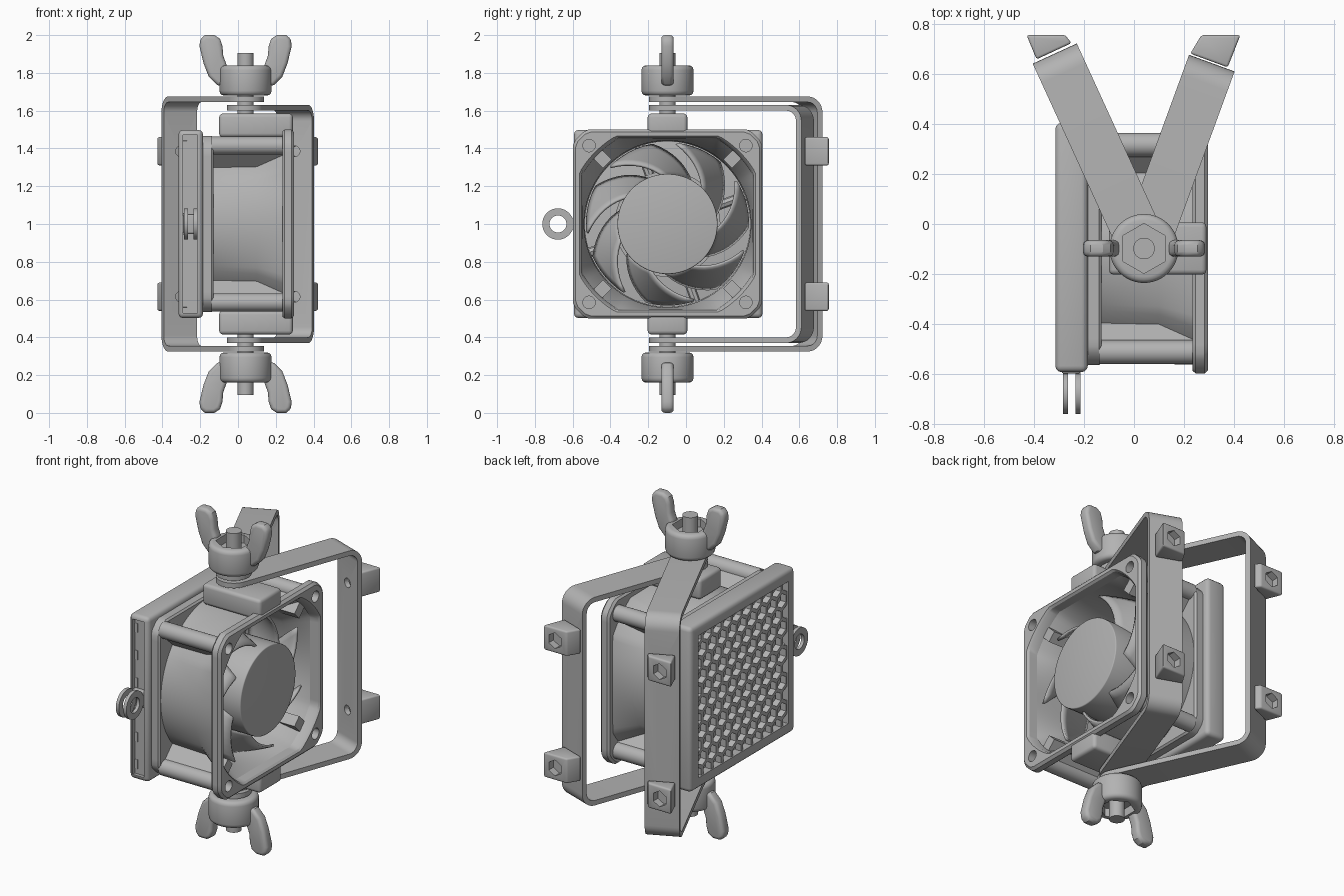
import bpy, bmesh, math
from mathutils import Matrix, Vector
from math import sin, cos, pi, radians, sqrt

if "Cube" in bpy.data.objects:
    bpy.data.objects.remove(bpy.data.objects["Cube"])

grey = bpy.data.materials.new("plain grey")
grey.use_nodes = True
COLOUR = (0.45, 0.45, 0.45, 1)
grey.diffuse_color = COLOUR
grey.node_tree.nodes["Principled BSDF"].inputs["Base Color"].default_value = COLOUR

CENTRE = (0, -0.098, 1)   # fan centre; every part is built around it
PIVOT = 0.04              # x of the clamp bolts


def activate(ob):
    bpy.ops.object.select_all(action='DESELECT')
    ob.select_set(True)
    bpy.context.view_layer.objects.active = ob


def modify(ob, kind, **settings):
    activate(ob)
    mod = ob.modifiers.new(kind.title(), kind)
    for key, value in settings.items():
        setattr(mod, key, value)
    bpy.ops.object.modifier_apply(modifier=mod.name)


def finish(name, bm, bevel=0, mirror=False, cutters=()):
    bmesh.ops.recalc_face_normals(bm, faces=bm.faces)
    mesh = bpy.data.meshes.new(name)
    bm.to_mesh(mesh)
    bm.free()
    ob = bpy.data.objects.new(name, mesh)
    bpy.context.collection.objects.link(ob)
    ob.location = CENTRE
    mesh.materials.append(grey)
    if bevel:
        modify(ob, 'BEVEL', width=bevel, segments=3, limit_method='ANGLE', angle_limit=radians(40))
    for cutter in cutters:
        modify(ob, 'BOOLEAN', operation='DIFFERENCE', object=cutter, solver='EXACT')
        bpy.data.objects.remove(cutter)
    if mirror:
        modify(ob, 'MIRROR', use_axis=(False, False, True), use_clip=False, use_mirror_merge=False)
    activate(ob)
    bpy.ops.object.shade_smooth_by_angle(angle=radians(32))
    return ob


def add_box(bm, lo, hi):
    lo, hi = Vector(lo), Vector(hi)
    size = hi - lo
    bmesh.ops.create_cube(bm, size=1, matrix=Matrix.Translation((lo + hi) / 2) @ Matrix.Diagonal((*size, 1)))


def add_rod(bm, a, b, radius, sides=32):
    a, b = Vector(a), Vector(b)
    turn = (b - a).to_track_quat('Z', 'Y').to_matrix().to_4x4()
    bmesh.ops.create_cone(bm, cap_ends=True, segments=sides, radius1=radius, radius2=radius,
                          depth=(b - a).length, matrix=Matrix.Translation((a + b) / 2) @ turn)


def add_prism(bm, points, offset):
    face = bm.faces.new([bm.verts.new(p) for p in points])
    top = bmesh.ops.extrude_face_region(bm, geom=[face])
    moved = [v for v in top["geom"] if isinstance(v, bmesh.types.BMVert)]
    bmesh.ops.translate(bm, vec=offset, verts=moved)


def bridge(bm, rings, closed):
    n = len(rings[0])
    pairs = list(zip(rings, rings[1:])) + ([(rings[-1], rings[0])] if closed else [])
    for a, b in pairs:
        for i in range(n):
            j = (i + 1) % n
            bm.faces.new((a[i], a[j], b[j], b[i]))


def loft(bm, sections, n=144):
    """Closed shell around x; each section is (x, half square, clipping radius)."""
    rings = []
    for x, half, radius in sections:
        ring = []
        for k in range(n):
            c, s = cos(2 * pi * k / n), sin(2 * pi * k / n)
            r = min(radius, half / max(abs(c), abs(s)))
            ring.append(bm.verts.new((x, r * c, r * s)))
        rings.append(ring)
    bridge(bm, rings, True)


def cutter(build, *args):
    bm = bmesh.new()
    build(bm, *args)
    ob = finish("cutter", bm)
    ob.hide_render = True
    return ob


CORNERS = [(y, z) for y in (-0.415, 0.415) for z in (-0.415, 0.415)]

# Fan housing: front flange, rear flange, flared duct, corner posts with webs
bm = bmesh.new()
loft(bm, [(0.235, 0.49, 0.645), (0.247, 0.5, 0.66), (0.283, 0.5, 0.66), (0.297, 0.486, 0.645),
          (0.297, 0.465, 0.54), (0.285, 0.455, 0.53), (0.235, 0.45, 0.52)])
finish("front_flange", bm, cutters=[cutter(add_rod, (0.2, y, z), (0.35, y, z), 0.033) for y, z in CORNERS])

bm = bmesh.new()
loft(bm, [(-0.185, 0.467, 0.62), (-0.14, 0.467, 0.62), (-0.13, 0.457, 0.61), (-0.13, 0.44, 0.44), (-0.185, 0.44, 0.44)])
finish("rear_flange", bm)

bm = bmesh.new()
loft(bm, [(-0.14, 0.465, 0.455), (0.1, 0.465, 0.462), (0.24, 0.465, 0.55),
          (0.24, 0.452, 0.53), (0.1, 0.452, 0.442), (-0.14, 0.452, 0.437)])
finish("duct", bm)

bm = bmesh.new()
for y, z in CORNERS:
    add_rod(bm, (-0.14, y, z), (0.24, y, z), 0.048)
    out = Vector((0, y, z)).normalized()
    side = Vector((0, -out.z, out.y)) * 0.032
    add_prism(bm, [Vector((-0.14, 0, 0)) + out * d + side * k
                   for d, k in ((0.45, -1), (0.57, -1), (0.57, 1), (0.45, 1))], (0.38, 0, 0))
finish("corner_posts", bm)

# Rotor hub, swept blades and rear motor support
bm = bmesh.new()
add_rod(bm, (-0.1, 0, 0), (0.27, 0, 0), 0.265, 64)
finish("hub", bm, bevel=0.006)

bm = bmesh.new()
for k in range(7):
    grid = []
    for i in range(9):
        t = i / 8
        row = []
        for j in range(7):
            u = j / 6
            a = radians(95 + 360 / 7 * k + 40 * t - 34 * u)
            r = 0.255 + 0.172 * t
            row.append(bm.verts.new((0.21 - 0.27 * u, r * cos(a), r * sin(a))))
        grid.append(row)
    for a, b in zip(grid, grid[1:]):
        for j in range(6):
            bm.faces.new((a[j], a[j + 1], b[j + 1], b[j]))
blades = finish("blades", bm)
modify(blades, 'SOLIDIFY', thickness=0.014, offset=0)

bm = bmesh.new()
add_rod(bm, (-0.18, 0, 0), (-0.12, 0, 0), 0.28, 48)
for k in range(4):
    a = radians(20 + 90 * k)
    add_rod(bm, (-0.15, 0, 0), (-0.15, 0.45 * cos(a), 0.45 * sin(a)), 0.025, 8)
finish("motor_support", bm)

# Filter holder with a side slot and a recessed honeycomb back
bm = bmesh.new()
add_box(bm, (-0.315, -0.495, -0.498), (-0.185, 0.503, 0.498))
finish("filter_holder", bm, bevel=0.025, cutters=[
    cutter(add_box, (-0.29, -0.6, -0.47), (-0.215, -0.475, 0.47)),
    cutter(add_box, (-0.4, -0.43, -0.43), (-0.265, 0.43, 0.43))])

bm = bmesh.new()
R = 0.055
for row in range(-5, 6):
    for col in range(-5, 6):
        cy, cz = (col + 0.5 * (row % 2)) * R * sqrt(3), row * 1.5 * R
        if max(abs(cy), abs(cz)) > 0.435:
            continue
        rings = [[bm.verts.new((x, cy + r * sin(pi / 3 * i), cz + r * cos(pi / 3 * i))) for i in range(6)]
                 for x, r in ((-0.27, R), (-0.307, R), (-0.307, R * 0.78), (-0.27, R * 0.78))]
        bridge(bm, rings, True)
finish("honeycomb_grille", bm)

# Pull ring: two round lugs on a small block
bm = bmesh.new()
add_box(bm, (-0.29, -0.5, -0.05), (-0.215, -0.42, 0.05))
finish("pull_block", bm, bevel=0.008)
for name, x in (("outer_pull_ring", -0.285), ("inner_pull_ring", -0.235)):
    bm = bmesh.new()
    n = 40
    rings = [[bm.verts.new((px, -0.58 + r * cos(2 * pi * i / n), r * sin(2 * pi * i / n))) for i in range(n)]
             for px, r in ((x, 0.083), (x + 0.02, 0.083), (x + 0.02, 0.045), (x, 0.045))]
    bridge(bm, rings, True)
    add_box(bm, (x, -0.51, -0.03), (x + 0.02, -0.44, 0.03))
    finish(name, bm)

# Pivot bosses, bolts and wing nuts, above and below
bm = bmesh.new()
add_box(bm, (-0.1, -0.105, 0.46), (0.29, 0.105, 0.585))
finish("pivot_bosses", bm, bevel=0.02, mirror=True)

bm = bmesh.new()
add_rod(bm, (PIVOT, 0, 0.56), (PIVOT, 0, 0.905), 0.043)
finish("pivot_bolts", bm, mirror=True)

bm = bmesh.new()
add_rod(bm, (PIVOT, 0, 0.68), (PIVOT, 0, 0.84), 0.138, 48)
finish("wing_nut_bodies", bm, bevel=0.025, mirror=True,
       cutters=[cutter(add_rod, (PIVOT, 0, 0.79), (PIVOT, 0, 0.9), 0.1, 6)])

EAR = [(0.105, 0.73), (0.15, 0.735), (0.195, 0.78), (0.222, 0.85), (0.244, 0.94), (0.24, 0.98), (0.215, 1.0),
       (0.165, 1.0), (0.135, 0.98), (0.122, 0.94), (0.118, 0.89), (0.105, 0.855), (0.1, 0.84)]
bm = bmesh.new()
for side in (-1, 1):
    add_prism(bm, [(PIVOT + side * x, -0.033, z) for x, z in EAR], (0, 0.066, 0))
finish("wing_nut_ears", bm, bevel=0.02, mirror=True)


# Two U-shaped straps swung apart around the pivot
def strap(name, angle, length, top):
    half, thick, bend = 0.097, 0.03, 0.085
    path = []   # (outer point, inner point, half width) along the upper half
    for k in range(13):
        a = pi / 2 * k / 12
        path.append(((-half * cos(a), top), (-half * cos(a), top - thick), max(half * sin(a), 0.004)))
    for k in range(9):
        a = pi / 2 * k / 8
        d = Vector((sin(a), cos(a)))
        c = Vector((length - bend, top - bend))
        path.append((c + d * bend, c + d * (bend - thick), half))
    path += [((o[0], -o[1]), (i[0], -i[1]), w) for o, i, w in reversed(path)]
    turn = Matrix.Translation((PIVOT, 0, 0)) @ Matrix.Rotation(radians(angle), 4, 'Z')
    bm = bmesh.new()
    rings = []
    for o, i, w in path:
        rings.append([bm.verts.new(turn @ Vector((x, *p))) for x, p in ((-w, o), (w, o), (w, i), (-w, i))])
    bridge(bm, rings, False)
    bm.faces.new(rings[0])
    bm.faces.new(rings[-1])
    holes = [cutter(add_rod, turn @ Vector((0, length - 0.1, z)), turn @ Vector((0, length + 0.05, z)), 0.028)
             for z in (-0.385, 0.385)]
    finish(name, bm, cutters=holes)


strap("outer_strap", 24.6, 0.858, 0.675)
strap("inner_strap", -20.1, 0.79, 0.63)

# Wedge-shaped nut blocks with hexagonal pockets on the strap backs
for name, outline in (("outer_strap_nuts", [(-0.43, 0.854), (-0.275, 0.854), (-0.25, 0.822), (-0.39, 0.757)]),
                      ("inner_strap_nuts", [(0.27, 0.854), (0.426, 0.854), (0.375, 0.725), (0.225, 0.78)])):
    bm = bmesh.new()
    add_prism(bm, [(x, y, 0.31) for x, y in outline], (0, 0, 0.15))
    x = (outline[0][0] + outline[1][0]) / 2
    finish(name, bm, bevel=0.01, mirror=True,
           cutters=[cutter(add_rod, (x, 0.81, 0.385), (x, 0.9, 0.385), 0.048, 6)])
